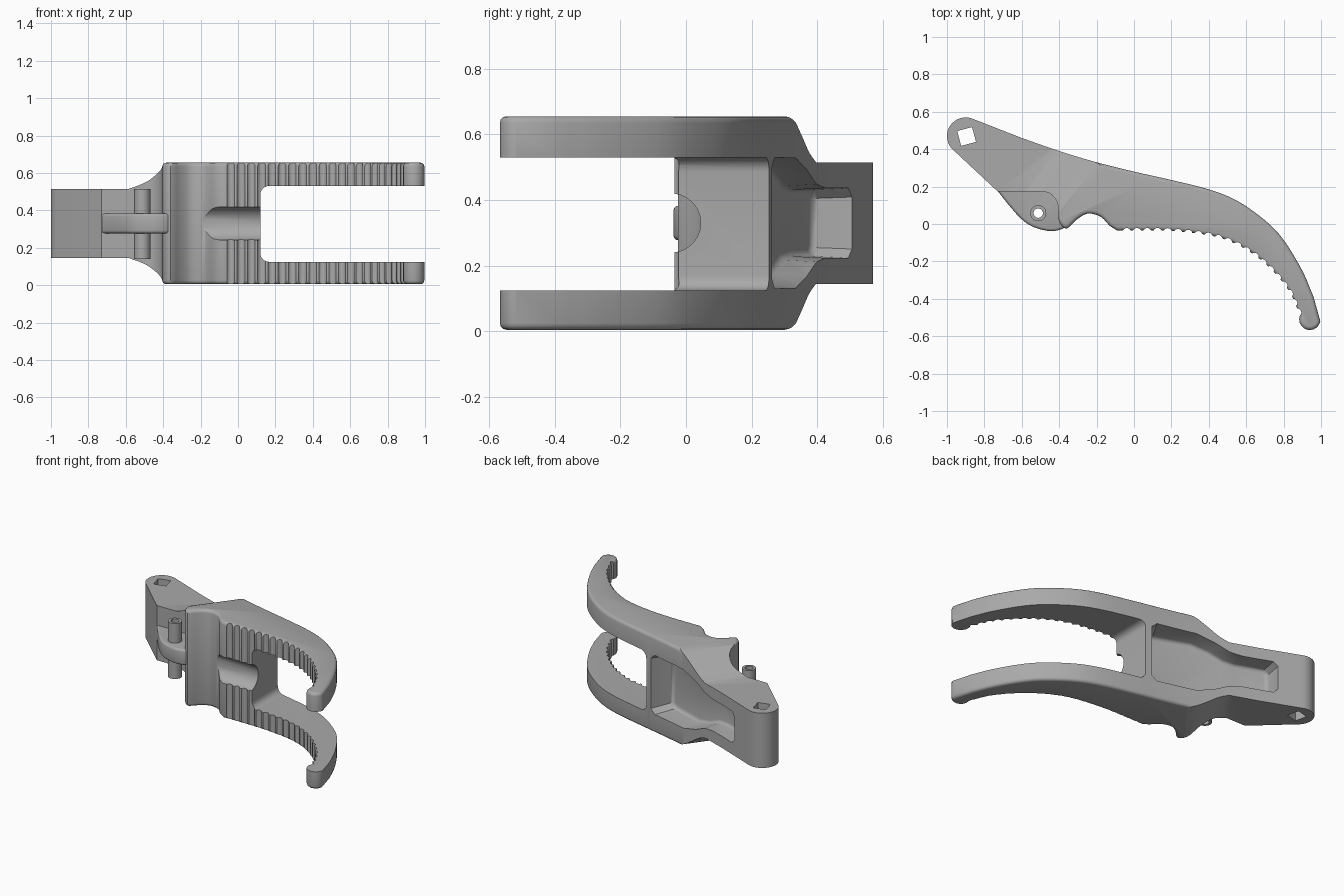
import bpy, bmesh, math
from mathutils import Vector

if "Cube" in bpy.data.objects:
    bpy.data.objects.remove(bpy.data.objects["Cube"])

MID, HALF = 0.33, 0.325          # middle height and half height

grey = bpy.data.materials.new("plain grey")
grey.use_nodes = True
grey.diffuse_color = (0.4, 0.4, 0.4, 1)
grey.node_tree.nodes["Principled BSDF"].inputs["Base Color"].default_value = (0.4, 0.4, 0.4, 1)


def finish(name, bm):
    bmesh.ops.recalc_face_normals(bm, faces=bm.faces)
    mesh = bpy.data.meshes.new(name)
    bm.to_mesh(mesh)
    bm.free()
    mesh.materials.append(grey)
    obj = bpy.data.objects.new(name, mesh)
    bpy.context.collection.objects.link(obj)
    return obj


def loft(name, ring_a, ring_b, bevel=0.0):
    """Solid between two matching rings, optionally with rounded rims."""
    bm = bmesh.new()
    a = [bm.verts.new(p) for p in ring_a]
    b = [bm.verts.new(p) for p in ring_b]
    caps = [bm.faces.new(a), bm.faces.new(b)]
    for i in range(len(a)):
        j = (i + 1) % len(a)
        bm.faces.new((a[i], a[j], b[j], b[i]))
    bmesh.ops.recalc_face_normals(bm, faces=bm.faces)
    if bevel:
        rims = list({e for f in caps for e in f.edges})
        bmesh.ops.bevel(bm, geom=rims, offset=bevel, segments=3, profile=0.5, affect='EDGES')
    return finish(name, bm)


def prism(name, pts, z0, z1, bevel=0.0):
    return loft(name, [(x, y, z0) for x, y in pts], [(x, y, z1) for x, y in pts], bevel)


def smooth(pts, n=4):
    """Catmull-Rom curve through the points."""
    v = [Vector(p) for p in pts]
    v = [2 * v[0] - v[1]] + v + [2 * v[-1] - v[-2]]
    out = []
    for p, q, r, s in zip(v, v[1:], v[2:], v[3:]):
        for k in range(n):
            t = k / n
            out.append(0.5 * (2 * q + (r - p) * t + (2 * p - 5 * q + 4 * r - s) * t ** 2
                              + (3 * q - p - 3 * r + s) * t ** 3))
    return out + [v[-2]]


def arc(cx, cy, r, start, end, n=10):
    return [Vector((cx + r * math.cos(math.radians(start + (end - start) * i / n)),
                    cy + r * math.sin(math.radians(start + (end - start) * i / n))))
            for i in range(n + 1)]


def boolean(obj, cutter, operation='DIFFERENCE'):
    mod = obj.modifiers.new("cut", 'BOOLEAN')
    mod.operation, mod.object, mod.solver = operation, cutter, 'EXACT'
    bpy.context.view_layer.objects.active = obj
    bpy.ops.object.modifier_apply(modifier=mod.name)
    bpy.data.objects.remove(cutter)


def shade(obj, angle=35):
    bpy.ops.object.select_all(action='DESELECT')
    obj.select_set(True)
    bpy.context.view_layer.objects.active = obj
    bpy.ops.object.shade_smooth_by_angle(angle=math.radians(angle))


# Main body outline: back edge, curved tip, gripping edge, recess, pivot end
back = smooth([(-0.6, 0.46), (-0.4, 0.39), (-0.2, 0.33), (0, 0.28), (0.2, 0.235), (0.4, 0.185),
               (0.55, 0.125), (0.7, 0.02), (0.8, -0.085), (0.9, -0.25), (0.96, -0.39)])
grip = smooth([(0.88, -0.47), (0.83, -0.36), (0.75, -0.26), (0.65, -0.17), (0.53, -0.1),
               (0.4, -0.06), (0.2, -0.037), (0, -0.035), (-0.09, -0.035)])
throat = smooth([(-0.13, -0.01), (-0.18, 0.04), (-0.25, 0.055), (-0.31, 0.02), (-0.36, -0.025),
                 (-0.4, 0.01), (-0.405, 0.08)], 3)
outline = (back + arc(0.94, -0.51, 0.057, -10, -200) + grip + throat
           + arc(-0.495, 0.085, 0.09, 10, 90, 6) + [Vector((-0.73, 0.175))]
           + arc(-0.9, 0.47, 0.1, 222, 65, 16))
body = prism("gripper_body", outline, MID - HALF, MID + HALF, 0.02)

# Narrowing of the body towards the pivot, slanted across the width
half_width = smooth([(-0.64, 0.185), (-0.56, 0.215), (-0.47, 0.265), (-0.38, 0.31), (-0.3, 0.33)])
side = [Vector((-2, 0.185))] + half_width + [Vector((2, 0.33))]
side = [(u, MID + w) for u, w in side] + [(u, MID - w) for u, w in reversed(side)]
boolean(body, loft("taper", *[[(u + 0.75 * (y - 0.1), y, z) for u, z in side] for y in (-1, 1)]),
        'INTERSECT')

# Gap between the two fingers
corner = 0.045
gap = ([(1.5, 0.125)] + [(1.5, 0.53)] + list(arc(0.12 + corner, 0.53 - corner, corner, 90, 180, 6))
       + list(arc(0.12 + corner, 0.125 + corner, corner, 180, 270, 6)))
boolean(body, loft("gap", *[[(x, y, z) for x, z in gap] for y in (-1, 1)]))

# Pocket in the back, following the narrowing
near, far = Vector((0.03, 0.12)), Vector((-0.76, 0.39))
along = (far - near).normalized()
normal = Vector((-along.y, along.x))
if normal.y < 0:
    normal = -normal
length = (far - near).length
shape = [(0, 0.17), (0.035, 0.2), (0.3, 0.2), (0.42, 0.165), (0.52, 0.12), (0.6, 0.108),
         (length - 0.03, 0.108), (length, 0.08)]
shape = shape + [(s, -w) for s, w in reversed(shape)]


def pocket_ring(depth, grow):
    ring = []
    for s, w in shape:
        p = near + along * (length / 2 + (s - length / 2) * grow) + normal * depth
        ring.append((p.x, p.y, MID + w * grow))
    return ring


boolean(body, loft("pocket", pocket_ring(0, 0.93), pocket_ring(0.4, 1.12), 0.02))

# Round groove across the gripping edge
groove = arc(-0.045, MID, 0.09, 0, 345, 23)
boolean(body, loft("groove", *[[(x, y, z) for y, z in groove] for x in (-0.2, 0.3)]))

# Square drive hole in the pivot end
boolean(body, prism("square_hole", arc(-0.895, 0.468, 0.058, 60, 330, 3), -1, 1))

# Grip teeth: evenly spaced scallops cut along the gripping edge
travelled, step = 0.0, 0.055
for p, q in zip(grip, grip[1:]):
    seg = (q - p).length
    while travelled <= seg:
        c = p + (q - p) * (travelled / seg)
        out = Vector((q.y - p.y, p.x - q.x)).normalized()
        if out.y > 0:
            out = -out
        c = c + out * 0.009
        boolean(body, prism("scallop", arc(c.x, c.y, 0.023, 0, 330, 11), -0.5, 1.5))
        travelled += step
    travelled -= seg
shade(body)

# Thin fin below the recess
fin_edge = smooth([(-0.74, 0.19), (-0.66, 0.09), (-0.6, 0.025), (-0.54, -0.015), (-0.45, -0.038),
                   (-0.38, -0.025), (-0.34, 0.01)])
fin = prism("fin", fin_edge + [Vector((-0.34, 0.2)), Vector((-0.7, 0.25))], MID - 0.053, MID + 0.053, 0.015)

# Hollow pin through the fin
pin = prism("pin", arc(-0.512, 0.058, 0.043, 0, 345, 23), 0.14, 0.515)
for part in (fin, pin):
    boolean(part, prism("pin_hole", arc(-0.512, 0.058, 0.025, 0, 345, 23), -1, 1))
    shade(part)
